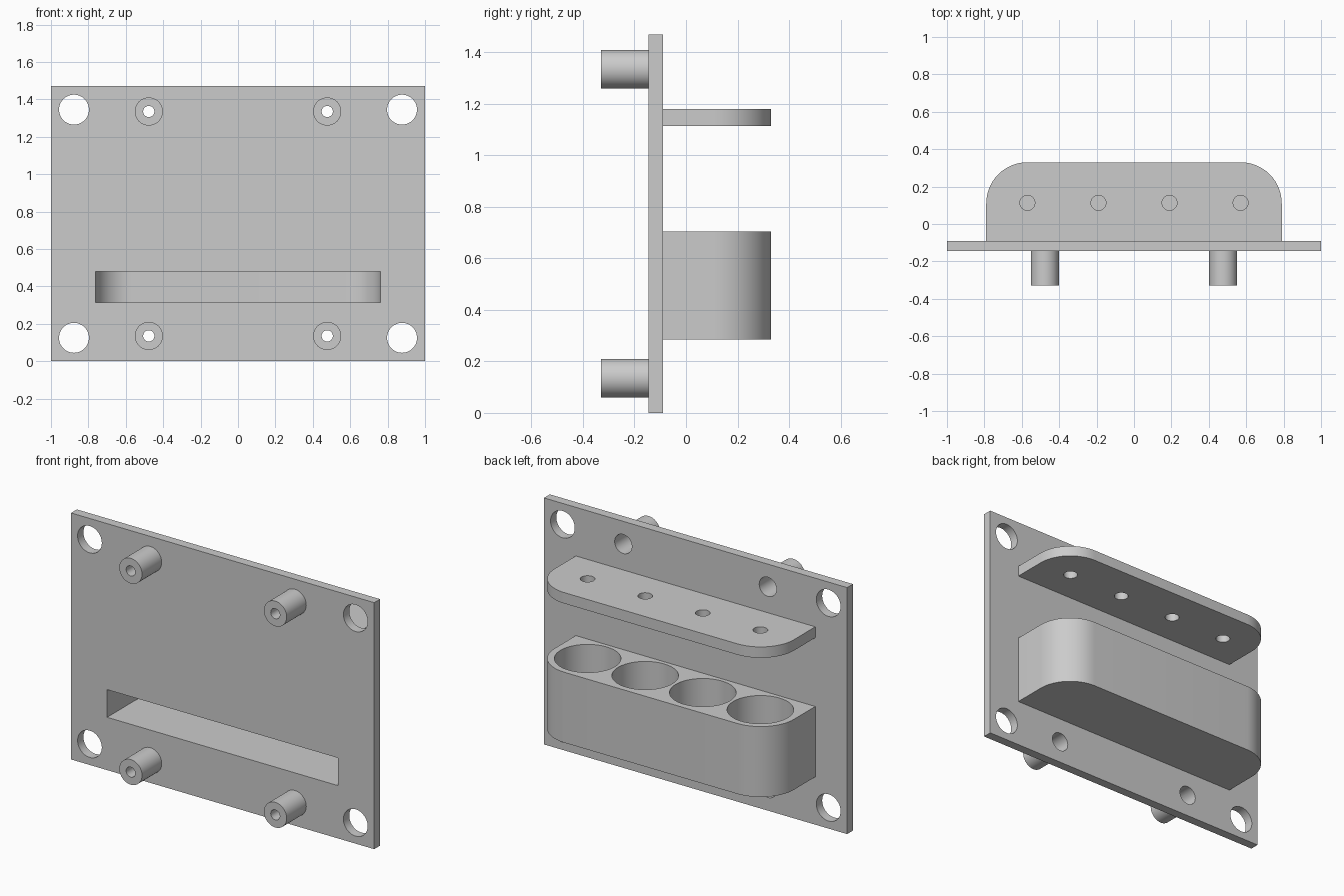
import bpy, bmesh, math
from mathutils import Vector

cube = bpy.data.objects.get("Cube")
if cube:
    bpy.data.objects.remove(cube, do_unlink=True)

grey = bpy.data.materials.new("light grey")
grey.use_nodes = True
colour = (0.6, 0.6, 0.6, 1)
grey.diffuse_color = colour
grey.node_tree.nodes["Principled BSDF"].inputs["Base Color"].default_value = colour

FRONT, PLATE_FRONT, PLATE_BACK, BACK = -0.33, -0.145, -0.09, 0.33
HEIGHT = 1.47
CUP_X = [-0.57, -0.19, 0.19, 0.57]
CUP_Y = 0.113
POSTS = [(x, z) for x in (-0.477, 0.477) for z in (0.135, 1.335)]
CORNERS = [(x, z) for x in (-0.877, 0.877) for z in (0.125, 1.345)]


def circle(cx, cy, r, n=48):
    return [(cx + r * math.cos(2 * math.pi * i / n),
             cy + r * math.sin(2 * math.pi * i / n)) for i in range(n)]


def d_outline(half, front, back, r, n=14):
    """Straight front edge, two rounded corners at the back."""
    arc = [(half - r + r * math.cos(a), back - r + r * math.sin(a))
           for a in (math.pi / 2 * i / n for i in range(n + 1))]
    return [(half, front)] + arc + [(-x, y) for x, y in reversed(arc)] + [(-half, front)]


def prism(name, outlines, lo, hi, axis="z"):
    """Extrude each outline from lo to hi along z, or along y for x-z outlines."""
    bm = bmesh.new()
    for outline in outlines:
        ends = []
        for d in (lo, hi):
            ends.append([bm.verts.new(Vector((u, v, d)) if axis == "z" else Vector((u, d, v)))
                         for u, v in outline])
        a, b = ends
        bm.faces.new(a)
        bm.faces.new(b)
        for i in range(len(a)):
            j = (i + 1) % len(a)
            bm.faces.new((a[i], a[j], b[j], b[i]))
    bmesh.ops.recalc_face_normals(bm, faces=bm.faces[:])
    mesh = bpy.data.meshes.new(name)
    bm.to_mesh(mesh)
    bm.free()
    mesh.materials.append(grey)
    obj = bpy.data.objects.new(name, mesh)
    bpy.context.collection.objects.link(obj)
    return obj


def activate(obj):
    bpy.ops.object.select_all(action="DESELECT")
    obj.select_set(True)
    bpy.context.view_layer.objects.active = obj


def cut(obj, cutter):
    activate(obj)
    mod = obj.modifiers.new("cut", "BOOLEAN")
    mod.operation = "DIFFERENCE"
    mod.solver = "EXACT"
    mod.object = cutter
    bpy.ops.object.modifier_apply(modifier=mod.name)


# Solid parts
plate = prism("mounting_plate", [[(-1, 0), (1, 0), (1, HEIGHT), (-1, HEIGHT)]],
              PLATE_FRONT, PLATE_BACK, "y")
profile = d_outline(0.79, PLATE_BACK, BACK, 0.22)
shelf = prism("upper_shelf", [profile], 1.115, 1.18)
holder = prism("cup_holder", [profile], 0.285, 0.705)
posts = prism("standoffs", [circle(x, z, 0.075) for x, z in POSTS],
              FRONT, PLATE_FRONT, "y")

# Cutters
corner_holes = prism("corner_hole_cutter", [circle(x, z, 0.08) for x, z in CORNERS], -0.5, 0.5, "y")
screw_holes = prism("screw_hole_cutter", [circle(x, z, 0.03) for x, z in POSTS], -0.5, 0.5, "y")
counterbores = prism("counterbore_cutter", [circle(x, z, 0.057) for x, z in POSTS], -0.26, 0.5, "y")
shelf_holes = prism("shelf_hole_cutter", [circle(x, CUP_Y, 0.04) for x in CUP_X], 1, 1.3)
cups = prism("cup_cutter", [circle(x, CUP_Y, 0.18, 64) for x in CUP_X], 0.51, 0.9)
pocket = prism("pocket_cutter", [d_outline(0.762, -0.3, 0.30, 0.19)], 0.315, 0.48)

for part, cutters in ((plate, (corner_holes, counterbores, pocket)),
                      (shelf, (shelf_holes,)),
                      (holder, (cups, pocket)),
                      (posts, (screw_holes, counterbores))):
    for cutter in cutters:
        cut(part, cutter)

for cutter in (corner_holes, screw_holes, counterbores, shelf_holes, cups, pocket):
    bpy.data.objects.remove(cutter, do_unlink=True)

# Smooth round walls, sharp rims
for part in (plate, shelf, holder, posts):
    activate(part)
    bpy.ops.object.shade_smooth_by_angle(angle=math.radians(30))
